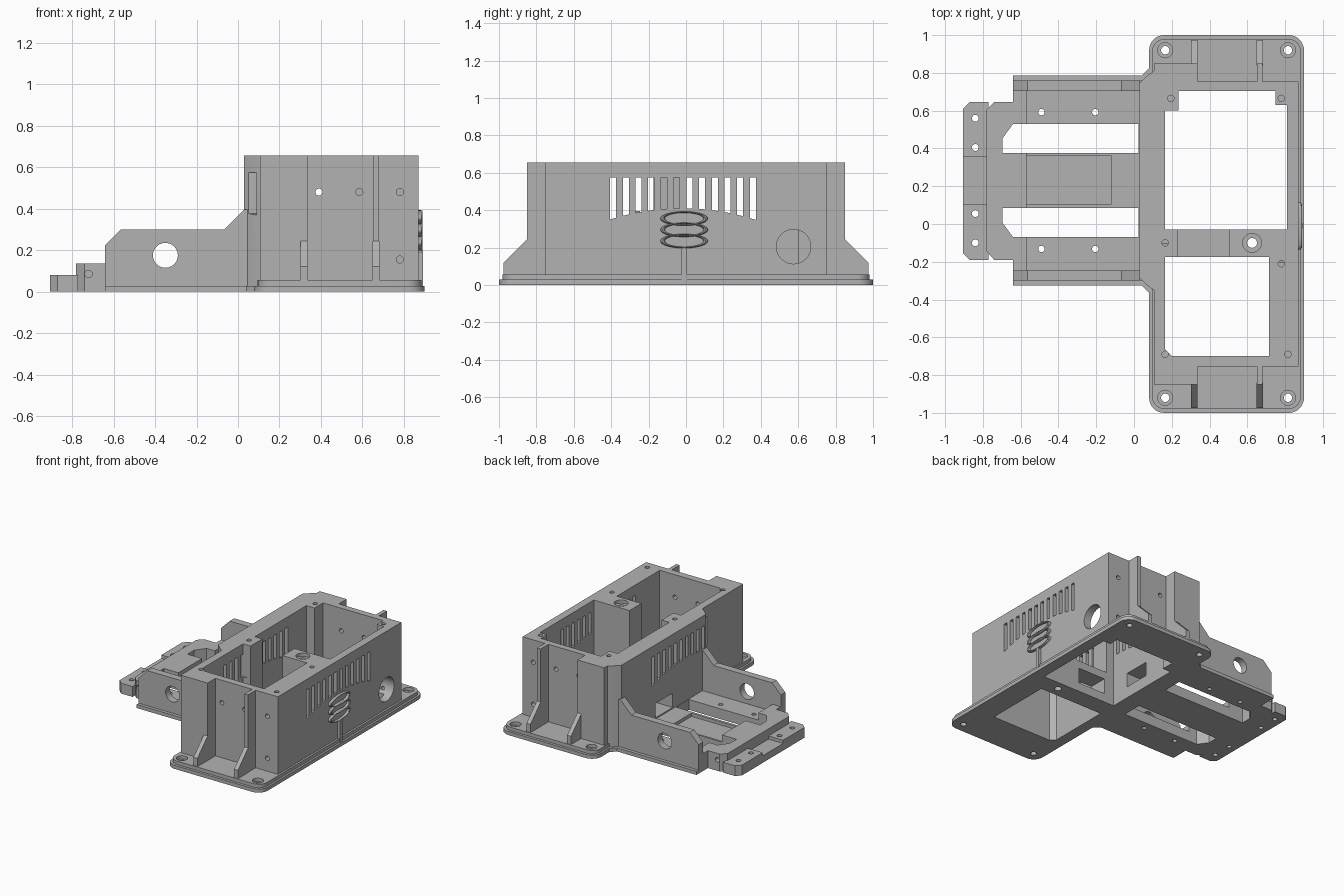
import bpy, bmesh
from math import cos, sin, pi, radians

cube = bpy.data.objects.get("Cube")
if cube:
    bpy.data.objects.remove(cube, do_unlink=True)

grey = bpy.data.materials.new("plain grey")
grey.use_nodes = True
grey.diffuse_color = (0.45, 0.45, 0.45, 1)
grey.node_tree.nodes["Principled BSDF"].inputs["Base Color"].default_value = grey.diffuse_color


def prism(pts, axis, lo, hi):
    """A 2D outline extruded along one axis."""
    place = {"x": lambda a, b, h: (h, a, b), "y": lambda a, b, h: (a, h, b),
             "z": lambda a, b, h: (a, b, h)}[axis]
    return [[place(a, b, h) for a, b in pts] for h in (lo, hi)]


def box(x0, x1, y0, y1, z0, z1):
    return prism([(x0, y0), (x1, y0), (x1, y1), (x0, y1)], "z", z0, z1)


def rod(a, b, r, axis, lo, hi, n=24):
    ring = [(a + r * cos(2 * pi * i / n), b + r * sin(2 * pi * i / n)) for i in range(n)]
    return prism(ring, axis, lo, hi)


def mesh_object(name, solids):
    bm = bmesh.new()
    for low, high in solids:
        a = [bm.verts.new(p) for p in low]
        b = [bm.verts.new(p) for p in high]
        bm.faces.new(a)
        bm.faces.new(b[::-1])
        for i in range(len(a)):
            j = (i + 1) % len(a)
            bm.faces.new((a[j], a[i], b[i], b[j]))
    bmesh.ops.recalc_face_normals(bm, faces=bm.faces)
    me = bpy.data.meshes.new(name)
    bm.to_mesh(me)
    bm.free()
    ob = bpy.data.objects.new(name, me)
    bpy.context.collection.objects.link(ob)
    return ob


def part(name, solids, *cuts):
    """Solids minus groups of cutters; solids in one group stay apart."""
    ob = mesh_object(name, solids)
    ob.data.materials.append(grey)
    bpy.ops.object.select_all(action="DESELECT")
    bpy.context.view_layer.objects.active = ob
    ob.select_set(True)
    for group in cuts:
        cutter = mesh_object("cutter", group)
        cutter.hide_render = True
        mod = ob.modifiers.new("cut", "BOOLEAN")
        mod.operation, mod.solver, mod.object = "DIFFERENCE", "EXACT", cutter
        bpy.ops.object.modifier_apply(modifier=mod.name)
        bpy.data.objects.remove(cutter, do_unlink=True)
    bpy.ops.object.shade_smooth_by_angle(angle=radians(30))
    return ob


def rounded(x0, x1, y0, y1, r, n=8):
    pts = []
    for k, (cx, cy) in enumerate([(x1 - r, y1 - r), (x0 + r, y1 - r), (x0 + r, y0 + r), (x1 - r, y0 + r)]):
        for i in range(n + 1):
            t = (k + i / n) * pi / 2
            pts.append((cx + r * cos(t), cy + r * sin(t)))
    return pts


def flip(pts, mid=0):
    return [(a, 2 * mid - b) for a, b in pts]


MID = 0.23          # centre line of the side tray
TOP = 0.655

# Shared openings: two wells and two long tray slots
upper = [(0.165, -0.03), (0.81, -0.03), (0.81, 0.63), (0.75, 0.63), (0.75, 0.705),
         (0.235, 0.705), (0.235, 0.6), (0.165, 0.6)]
lower = [(0.2, -0.7), (0.715, -0.7), (0.715, -0.175), (0.165, -0.175), (0.165, -0.665)]
wells = [prism(p, "z", -0.1, 0.8) for p in (upper, lower)]
slot = [(0.025, 0.375), (0.025, 0.53), (-0.64, 0.53), (-0.695, 0.455), (-0.695, 0.375)]
tray_slots = [prism(p, "z", -0.1, 0.3) for p in (slot, flip(slot, MID))]
tray_holes = [rod(x, MID + s * 0.362, 0.017, "z", -0.1, 0.3) for x in (-0.49, -0.205) for s in (1, -1)]
pad_holes = [rod(-0.84, MID + s * d, 0.018, "z", -0.1, 0.3) for d in (0.33, 0.175) for s in (1, -1)]
corners = [(x, y) for x in (0.165, 0.815) for y in (0.92, -0.92)]
corner_holes = [rod(x, y, 0.022, "z", -0.1, 0.2) for x, y in corners]
counterbores = [rod(x, y, 0.04, "z", 0.03, 0.2) for x, y in corners]
bridge_bore = [rod(0.625, -0.1, 0.026, "z", -0.1, 0.8)]

# Base flange and the stepped lip above it
part("base_flange", [prism(rounded(0.08, 0.9, -1, 1, 0.08), "z", 0, 0.028)],
     wells, corner_holes + bridge_bore)
part("base_lip", [prism(rounded(0.095, 0.885, -0.98, 0.98, 0.07), "z", 0.02, 0.055)],
     wells, corner_holes + bridge_bore, counterbores)
neck = [(-0.64, -0.325), (0.04, -0.325), (0.085, -0.37), (0.16, -0.37),
        (0.16, 0.83), (0.085, 0.83), (0.04, 0.785), (-0.64, 0.785)]
part("tray_base", [prism(neck, "z", 0, 0.028)], tray_slots, tray_holes)

# Main housing: half outlines of each end, with stiffening ribs
end = [(0.87, 0.755), (0.68, 0.755), (0.68, 0.85), (0.65, 0.85), (0.65, 0.755),
       (0.335, 0.755), (0.335, 0.85), (0.105, 0.85)]
outline = end + [(0.105, 0.81), (0.07, 0.785), (0.03, 0.745),
                 (0.03, -0.285), (0.07, -0.325), (0.105, -0.35)] + flip(end)[::-1]
vents = []
for i in range(12):
    y = -0.39 + i * 0.068
    sill = [(s * 0.016 + y, 0.41 - 0.4 * (y + s * 0.016 + 0.02) ** 2) for s in (-1, 1)]
    shape = sill + [(y + 0.016, 0.575), (y - 0.016, 0.575)]
    vents += [prism(shape, "x", -0.05, 0.2), prism(shape, "x", 0.68 if y < -0.18 else 0.79, 0.95)]
side_port = [rod(0.575, 0.205, 0.092, "x", 0.7, 1, 40)]
screws = [(0.195, 0.665), (0.78, 0.665), (0.165, -0.1), (0.165, -0.69), (0.815, -0.69), (0.78, -0.21)]
top_holes = [rod(x, y, 0.017, "z", 0.55, 0.8, 16) for x, y in screws]
end_holes = [rod(x, z, 0.017, "y", min(s * 0.65, s), max(s * 0.65, s), 16)
             for x, z in ((0.39, 0.48), (0.585, 0.48), (0.78, 0.48), (0.78, 0.155)) for s in (1, -1)]
part("housing", [prism(outline, "z", 0.02, TOP)], wells, vents,
     [box(0.23, 0.505, -0.2, -0.01, 0.25, 0.8)],                 # dip in the bridge
     [box(0.25, 0.485, -0.2, -0.01, 0.07, 0.19), box(-0.05, 0.2, 0.12, 0.33, 0.09, 0.2)],
     side_port + bridge_bore, top_holes, end_holes,
     [rod(0.625, -0.1, 0.05, "z", 0.63, 0.8)])

# Sloping gussets below the ribs
wedge = [(0.84, 0.03), (0.975, 0.03), (0.975, 0.12), (0.85, 0.245), (0.84, 0.245)]
part("gussets", [prism([(s * y, z) for y, z in wedge], "x", x, x + 0.033)
                 for x in (0.302, 0.649) for s in (1, -1)])

# Side tray: floor, recessed centre, raised crossbar and outer pad
part("tray_floor", [box(-0.6, 0.06, -0.3, 0.76, 0.02, 0.08)], tray_slots, tray_holes,
     [box(-0.57, -0.12, 0.105, 0.36, 0.055, 0.2)])
bar = [(-0.57, -0.19), (-0.57, 0.645), (-0.74, 0.645), (-0.78, 0.605), (-0.78, -0.145), (-0.74, -0.19)]
part("tray_crossbar", [prism(bar, "z", 0, 0.135)], tray_slots,
     [rod(-0.72, 0.085, 0.018, "y", y, y + 0.2, 16) for y in (-0.25, 0.51)])
part("tray_ledges", [box(-0.64, -0.57, y, y + 0.12, 0.02, 0.135) for y in (-0.3, 0.64)])
pad = [(-0.77, -0.19), (-0.77, 0.645), (-0.87, 0.645), (-0.905, 0.61), (-0.905, -0.155), (-0.87, -0.19)]
part("tray_pad", [prism(pad, "z", 0, 0.08)], pad_holes, [box(-1, -0.78, 0.105, 0.355, 0.055, 0.2)])

# Tray side walls with round ports
cheek = [(-0.64, 0.02), (0.1, 0.02), (0.1, 0.395), (0.03, 0.395), (-0.065, 0.3), (-0.565, 0.3), (-0.64, 0.225)]
part("tray_walls", [prism(cheek, "y", y, y + 0.055) for y in (-0.3, 0.705)],
     [rod(-0.35, 0.175, 0.06, "y", y, y + 0.3, 40) for y in (-0.4, 0.6)])

# Raised coil and stem on the side wall
for k, z in enumerate((0.235, 0.295, 0.355)):
    bpy.ops.mesh.primitive_torus_add(major_segments=48, minor_segments=8, major_radius=0.115,
                                     minor_radius=0.012, location=(0.872, -0.01, z),
                                     rotation=(0, radians(90), 0))
    ring = bpy.context.object
    ring.name = f"coil_ring_{k + 1}"
    ring.scale = (0.3, 1, 1.4)
    ring.data.materials.append(grey)
    bpy.ops.object.shade_smooth_by_angle(angle=radians(40))
stem = [(-0.025, 0.02), (0.005, 0.02), (0.005, 0.19), (-0.002, 0.2), (-0.018, 0.2), (-0.025, 0.19)]
part("coil_stem", [prism(stem, "x", 0.86, 0.892)])
